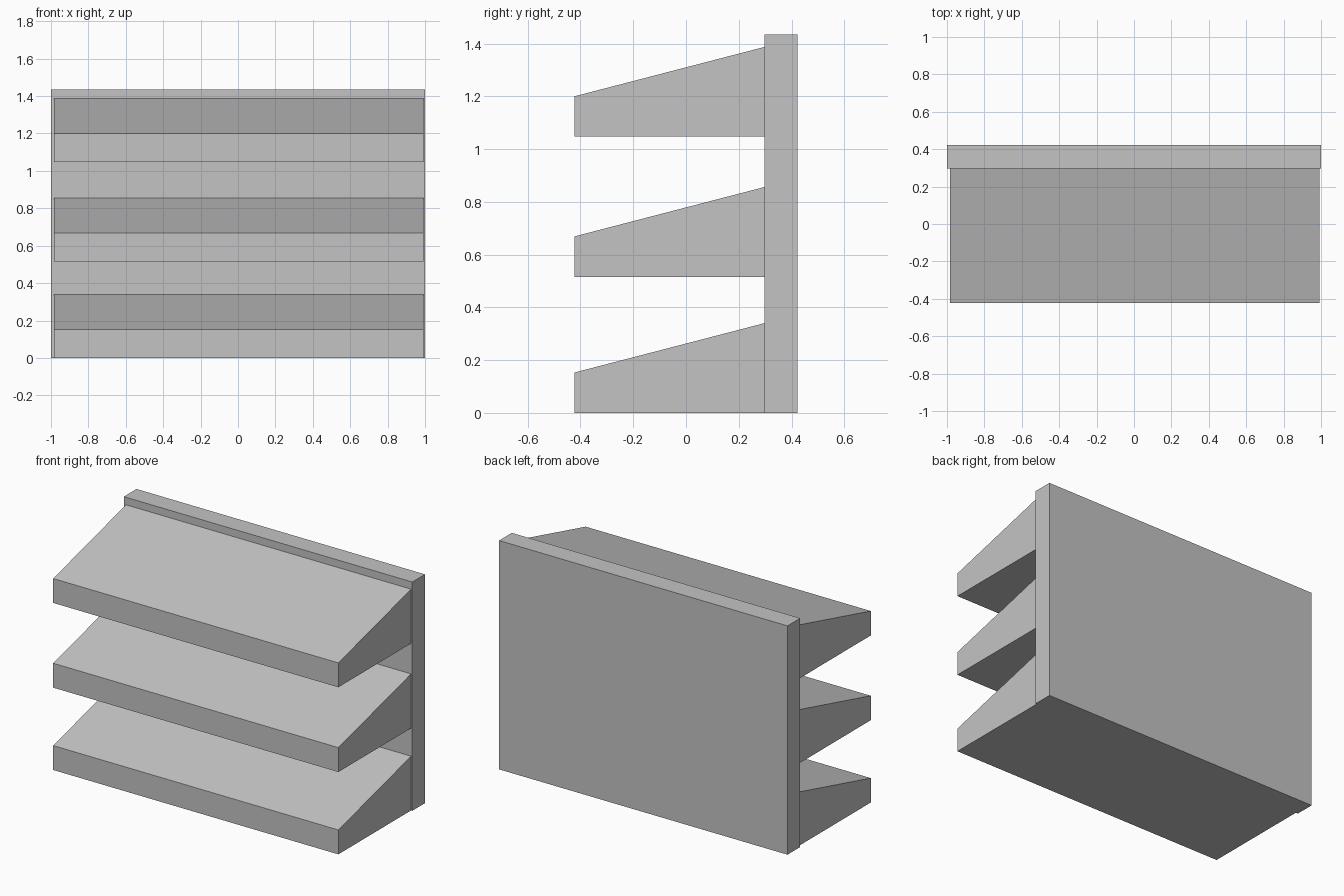
import bpy
import bmesh

cube = bpy.data.objects.get("Cube")
if cube:
    bpy.data.objects.remove(cube, do_unlink=True)

# Single flat grey
grey = bpy.data.materials.new("light grey")
grey.use_nodes = True
grey.diffuse_color = (0.55, 0.55, 0.55, 1)
grey.node_tree.nodes["Principled BSDF"].inputs["Base Color"].default_value = grey.diffuse_color


def prism(name, profile, x_min, x_max):
    """Extrude a (y, z) side profile along x into a closed solid."""
    bm = bmesh.new()
    face = bm.faces.new([bm.verts.new((x_min, y, z)) for y, z in profile])
    result = bmesh.ops.extrude_face_region(bm, geom=[face])
    verts = [v for v in result["geom"] if isinstance(v, bmesh.types.BMVert)]
    bmesh.ops.translate(bm, verts=verts, vec=(x_max - x_min, 0, 0))
    bmesh.ops.recalc_face_normals(bm, faces=bm.faces)
    mesh = bpy.data.meshes.new(name)
    bm.to_mesh(mesh)
    bm.free()
    mesh.materials.append(grey)
    obj = bpy.data.objects.new(name, mesh)
    bpy.context.collection.objects.link(obj)
    return obj


FRONT, JOINT, BACK = -0.423, 0.297, 0.423
HEIGHT = 1.434

# Upright back panel
prism("back_panel", [(JOINT, 0), (BACK, 0), (BACK, HEIGHT), (JOINT, HEIGHT)], -1, 1)

# Wedge shelves: flat underside, top sloping down to the front lip
for name, base in (("lower_shelf", 0), ("middle_shelf", 0.516), ("upper_shelf", 1.047)):
    prism(name, [(FRONT, base), (JOINT, base), (JOINT, base + 0.34), (FRONT, base + 0.153)],
          -0.985, 0.992)
